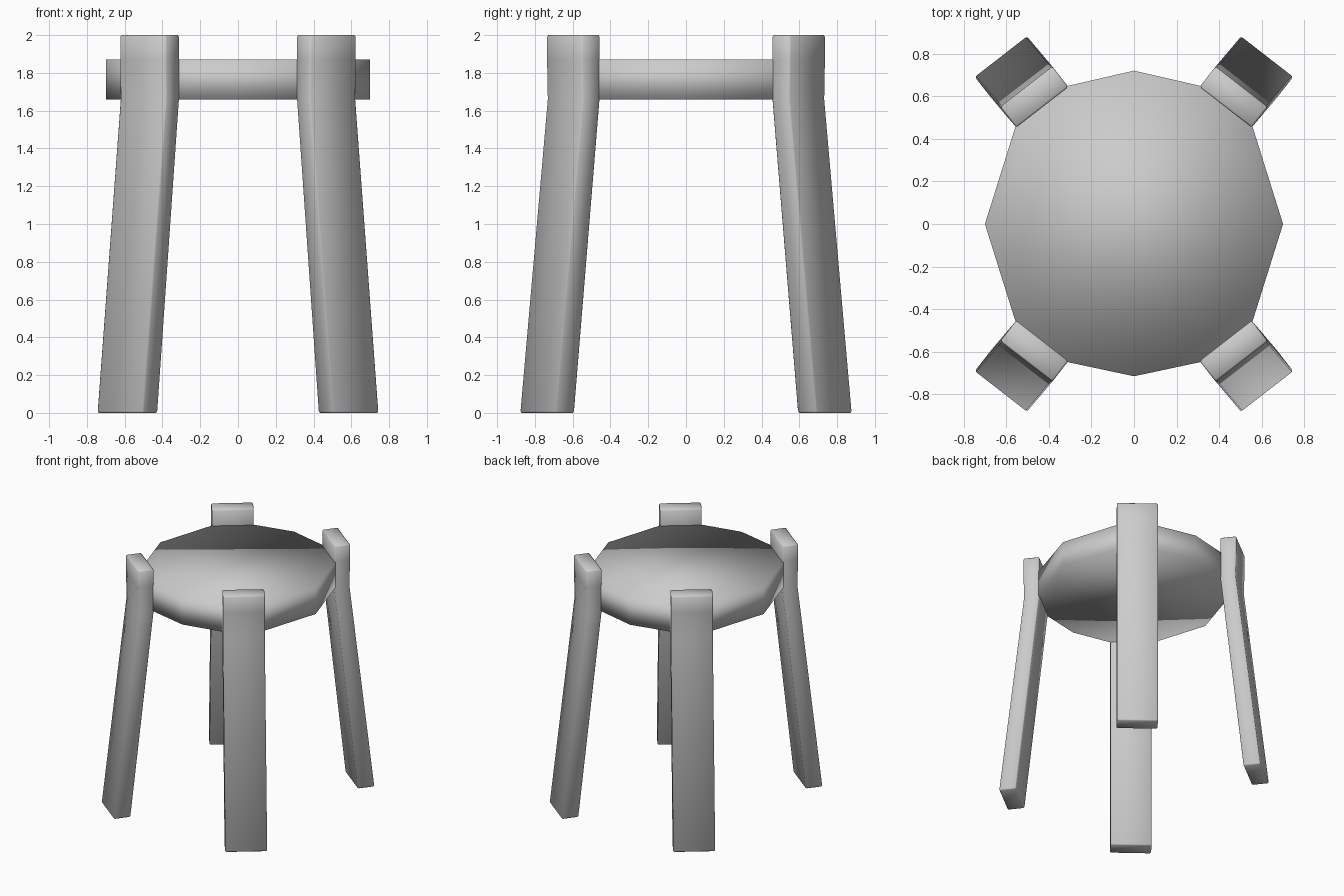
import bpy, bmesh
from mathutils import Vector

old = bpy.data.objects.get("Cube")
if old:
    bpy.data.objects.remove(old, do_unlink=True)

# One plain grey for the whole stool
grey = bpy.data.materials.new("plain_grey")
grey.use_nodes = True
colour = (0.6, 0.6, 0.6, 1)
grey.diffuse_color = colour
grey.node_tree.nodes["Principled BSDF"].inputs["Base Color"].default_value = colour

OUT = Vector((0.613, 0.79, 0))      # direction a leg faces
SIDE = Vector((0.79, -0.613, 0))    # direction across a leg
HALF_WIDTH = 0.155
SEAT_LOW, SEAT_HIGH = 1.66, 1.87


def loft(name, rings):
    """Skin a closed solid through rings of equal point count."""
    bm = bmesh.new()
    loops = [[bm.verts.new(p) for p in ring] for ring in rings]
    n = len(loops[0])
    for low, high in zip(loops, loops[1:]):
        for i in range(n):
            j = (i + 1) % n
            bm.faces.new((low[i], low[j], high[j], high[i]))
    bm.faces.new(loops[0])
    bm.faces.new(loops[-1])
    bmesh.ops.recalc_face_normals(bm, faces=bm.faces)
    for face in bm.faces:
        face.smooth = True
    mesh = bpy.data.meshes.new(name)
    bm.to_mesh(mesh)
    bm.free()
    mesh.materials.append(grey)
    obj = bpy.data.objects.new(name, mesh)
    bpy.context.collection.objects.link(obj)
    return obj


# Legs: upright at the seat, splayed below it
# each station is height, inner distance, outer distance, sideways shift
stations = [(0, 0.875, 1.005, 0.012),
            (SEAT_LOW, 0.697, 0.815, 0.004),
            (SEAT_HIGH, 0.697, 0.82, 0.004),
            (2, 0.697, 0.82, 0.004)]
for depth_name, sy in (("front", -1), ("back", 1)):
    for side_name, sx in (("left", 1), ("right", -1)):
        rings = []
        for z, inner, outer, shift in stations:
            ring = []
            for d, s in ((inner, -1), (outer, -1), (outer, 1), (inner, 1)):
                p = OUT * d + SIDE * (shift + s * HALF_WIDTH)
                ring.append((p.x * sx, p.y * sy, z))
            rings.append(ring)
        leg = loft(f"{depth_name}_{side_name}_leg", rings)
        bevel = leg.modifiers.new("edge_bevel", "BEVEL")
        bevel.width = 0.008
        bevel.segments = 1
        bevel.limit_method = "ANGLE"

# Seat: flat slab with a point on each side and a short edge at each leg
corner = [OUT * 0.705 + SIDE * (0.004 + s * (HALF_WIDTH - 0.003)) for s in (-1, 1)]
a, b = corner
outline = [(0, 0.72), (a.x, a.y), (b.x, b.y),
           (0.7, 0), (b.x, -b.y), (a.x, -a.y),
           (0, -0.715), (-a.x, -a.y), (-b.x, -b.y),
           (-0.7, 0), (-b.x, b.y), (-a.x, a.y)]
loft("seat", [[(x, y, z) for x, y in outline] for z in (SEAT_LOW, SEAT_HIGH)])
